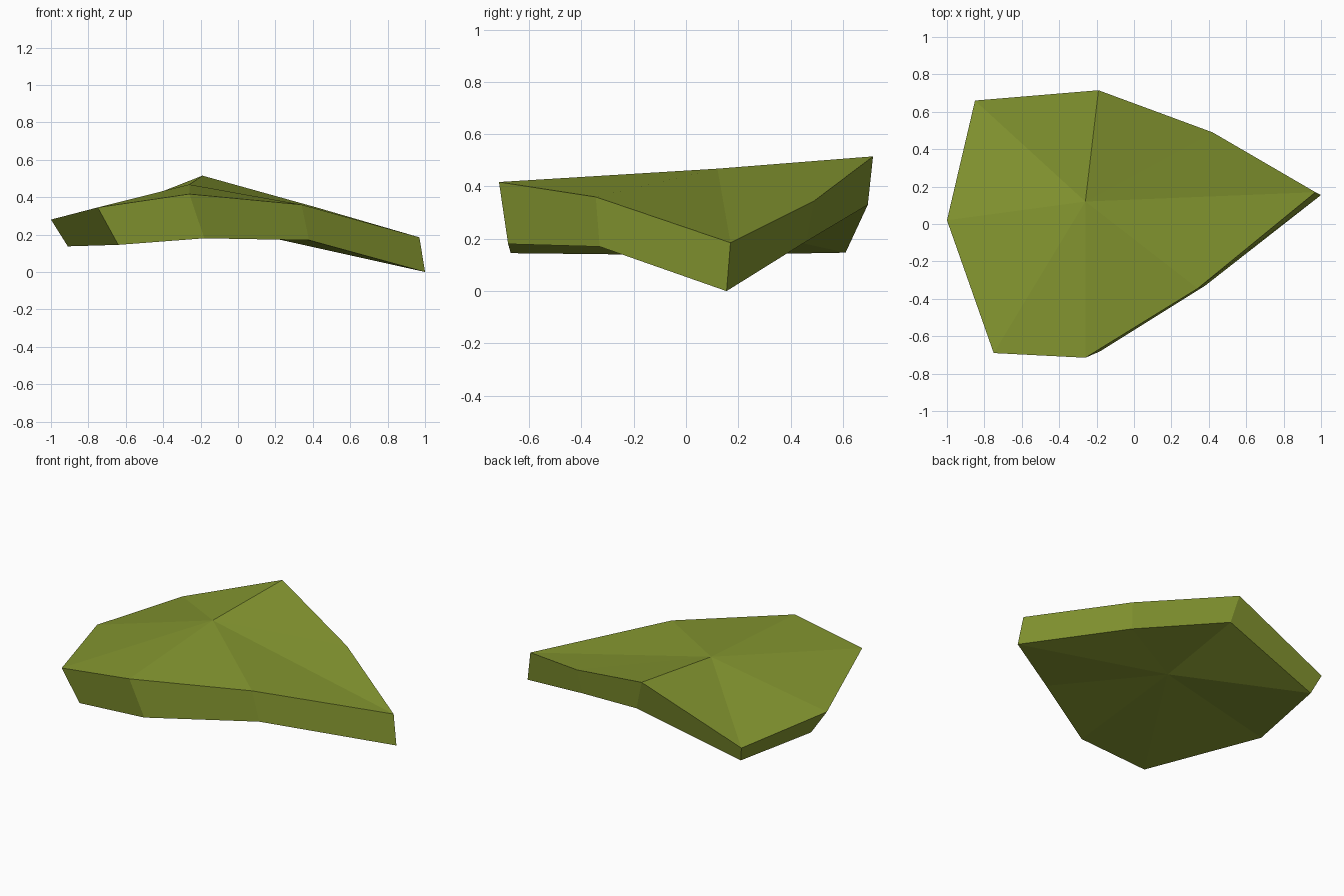
import bpy, bmesh

if "Cube" in bpy.data.objects:
    bpy.data.objects.remove(bpy.data.objects["Cube"])

# Olive stone colour
mat = bpy.data.materials.new("olive green")
mat.diffuse_color = (0.235, 0.31, 0.03, 1)
mat.use_nodes = True
mat.node_tree.nodes["Principled BSDF"].inputs["Base Color"].default_value = mat.diffuse_color

# Upper and lower rim of the faceted slab, matching corner by corner
upper = [(-1.0, 0.02, 0.28), (-0.75, -0.69, 0.345), (-0.26, -0.715, 0.417), (0.34, -0.345, 0.36),
         (0.97, 0.17, 0.185), (0.42, 0.49, 0.345), (-0.19, 0.715, 0.515), (-0.85, 0.66, 0.255)]
lower = [(-0.91, 0.05, 0.137), (-0.64, -0.67, 0.145), (-0.18, -0.68, 0.18), (0.38, -0.33, 0.17),
         (1.0, 0.155, 0.0), (0.40, 0.46, 0.19), (-0.14, 0.695, 0.33), (-0.81, 0.61, 0.147)]
upper_peak = (-0.26, 0.12, 0.468)
lower_peak = (-0.17, 0.10, 0.26)

bm = bmesh.new()
top = [bm.verts.new(p) for p in upper]
bot = [bm.verts.new(p) for p in lower]
tc, bc = bm.verts.new(upper_peak), bm.verts.new(lower_peak)

# Fan the top and underside, and join the rims with side walls
for i in range(len(top)):
    j = (i + 1) % len(top)
    bm.faces.new((tc, top[i], top[j]))
    bm.faces.new((bc, bot[j], bot[i]))
    bm.faces.new((top[i], bot[i], bot[j], top[j]))
bmesh.ops.recalc_face_normals(bm, faces=bm.faces)

mesh = bpy.data.meshes.new("faceted_slab")
bm.to_mesh(mesh)
bm.free()
mesh.materials.append(mat)
slab = bpy.data.objects.new("faceted_slab", mesh)
bpy.context.collection.objects.link(slab)
